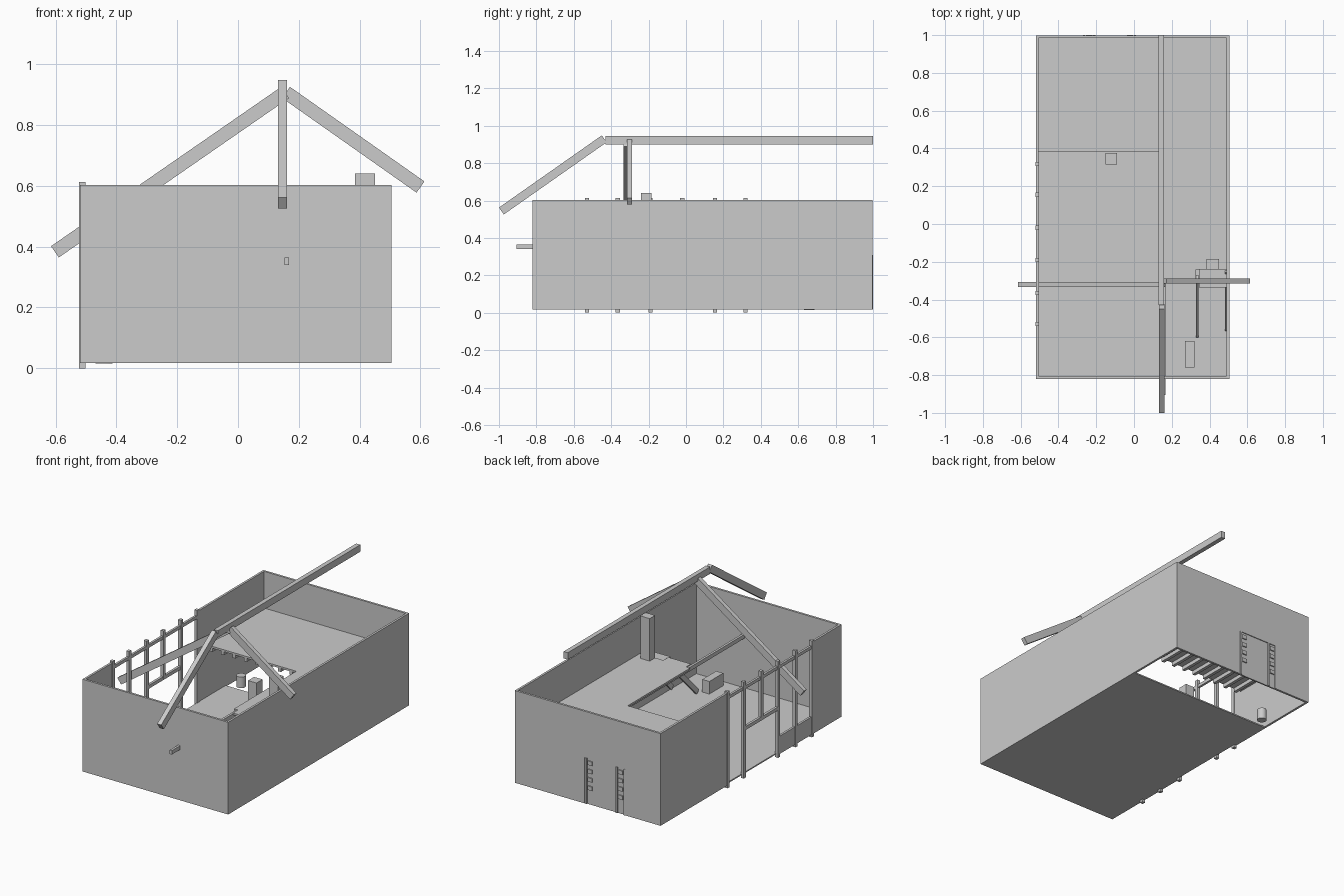
import bpy, math
from mathutils import Vector

if "Cube" in bpy.data.objects:
    bpy.data.objects.remove(bpy.data.objects["Cube"])


def box(name, x0, x1, y0, y1, z0, z1):
    """Axis-aligned box from its limits."""
    bpy.ops.mesh.primitive_cube_add(size=1, location=((x0+x1)/2, (y0+y1)/2, (z0+z1)/2))
    o = bpy.context.object
    o.name = name
    o.scale = (x1-x0, y1-y0, z1-z0)
    return o


def beam(name, a, b, width, depth):
    """Slanted beam between two centre points."""
    a, b = Vector(a), Vector(b)
    bpy.ops.mesh.primitive_cube_add(size=1, location=(a+b)/2)
    o = bpy.context.object
    o.name = name
    o.scale = (width, depth, (b-a).length)
    d = (b-a).normalized()
    if abs(d.x) > abs(d.y):      # lies in the xz plane
        o.rotation_euler = (0, math.atan2(d.x, d.z), 0)
        o.scale = (depth, width, (b-a).length)
    else:                        # lies in the yz plane
        o.rotation_euler = (-math.atan2(d.y, d.z), 0, 0)
    return o


L, R, F, B = -0.52, 0.505, -0.82, 0.998   # shell limits
Z0, Z1, T = 0.017, 0.603, 0.014
LOFT = 0.37

# outer walls
box("front_wall", L, R, F, F+T, Z0, Z1)
box("right_wall", R-T, R, F+T, B-T, Z0, Z1)
box("left_wall_back", L, L+T, 0.325, B-T, Z0, Z1)
box("left_wall_front", L, L+T, F+T, -0.53, Z0, Z1)
box("left_wall_sill", L, L+T, -0.53, -0.19, Z0, 0.13)

# back wall around the door
box("back_wall_right", 0.015, R, B-T, B, Z0, Z1)
box("back_wall_left", L, -0.27, B-T, B, Z0, Z1)
box("back_wall_over_door", -0.27, 0.015, B-T, B, 0.31, Z1)

# back door with jambs and small hinge blocks
box("back_door", -0.27, 0.015, B-T, B-0.005, Z0, 0.31)
for x in (0.005, -0.21, -0.265):
    box("door_jamb", x-0.006, x+0.006, B-T, 1.0, Z0, 0.31)
for x in (-0.022, -0.237):
    for i in range(4):
        z = 0.11+i*0.053
        box("door_block", x-0.016, x+0.016, B-0.01, 1.0, z, z+0.025)

# lower floor
box("lower_floor", L+T, R-T, F+T, 0.6, Z0, Z0+0.008)

# loft floor, L-shaped, with joists
box("loft_floor_back", L+T, R-T, 0.385, B-T, LOFT-0.012, LOFT)
box("loft_floor_side", 0.14, R-T, -0.24, 0.385, LOFT-0.012, LOFT)
for i in range(12):
    x = -0.46+i*0.08
    box("loft_joist", x-0.01, x+0.01, 0.388 if x < 0.14 else -0.235, B-T, LOFT-0.036, LOFT-0.012)
box("loft_beam", 0.153, 0.168, -0.905, 0.385, 0.34, 0.365)

# timber frame in the left wall
for y in (-0.53, -0.365, -0.19, -0.02, 0.155, 0.318):
    box("frame_post", -0.522, -0.502, y-0.011, y+0.011, 0.31 if y == -0.02 else 0.0, 0.613)
box("frame_top_rail", -0.518, -0.504, -0.53, 0.318, 0.56, 0.58)
box("frame_middle_rail", -0.52, -0.504, -0.19, 0.155, 0.30, 0.322)

# landings and stair stringers
box("landing_narrow", 0.168, 0.327, -0.29, -0.24, LOFT-0.012, LOFT)
box("landing_wide", 0.343, R-T, -0.335, -0.24, LOFT-0.03, LOFT-0.018)
for x, y in ((0.335, -0.28), (0.488, -0.245)):
    beam("stair_stringer", (x, y, LOFT-0.02), (x, y-0.31, 0.035), 0.014, 0.03)

# loose furniture
box("loft_block", 0.385, 0.45, -0.24, -0.185, LOFT, 0.64)
box("bench", 0.27, 0.32, -0.76, -0.62, Z0, 0.105)
box("pillar", -0.15, -0.09, 0.315, 0.375, Z0, 0.26)
bpy.ops.mesh.primitive_cylinder_add(vertices=16, radius=0.028, depth=0.07, location=(-0.44, 0.66, 0.05))
bpy.context.object.name = "bucket"
bpy.ops.object.shade_smooth_by_angle()

# roof timbers
box("ridge_beam", 0.131, 0.16, -0.43, 1.0, 0.9, 0.944)
beam("front_hip_rafter", (0.146, -0.437, 0.93), (0.146, -0.987, 0.544), 0.029, 0.045)
beam("left_rafter", (0.155, -0.32, 0.907), (-0.602, -0.32, 0.383), 0.027, 0.045)
beam("right_rafter", (0.158, -0.302, 0.907), (0.6, -0.302, 0.596), 0.027, 0.045)
